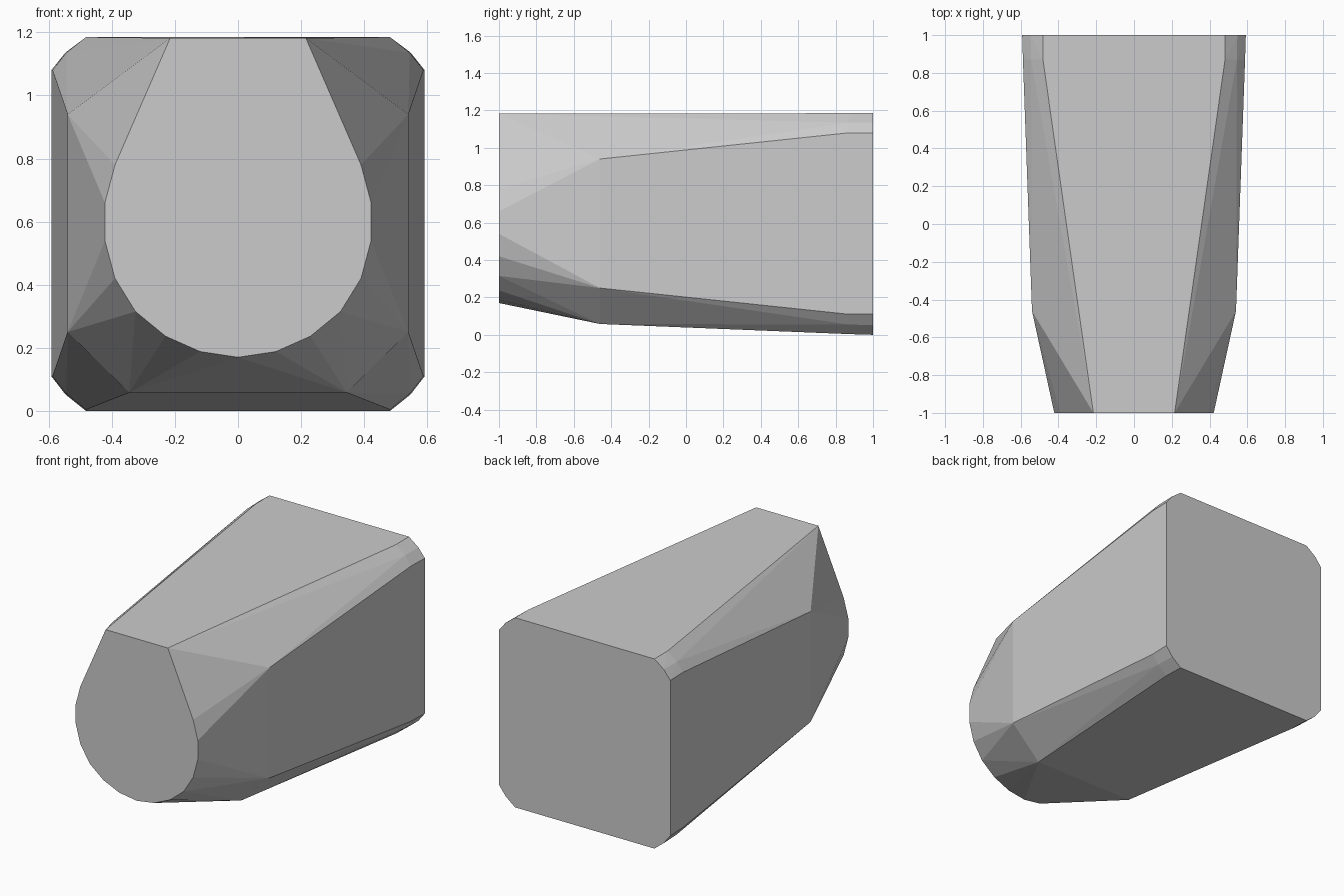
import bpy
import bmesh

cube = bpy.data.objects.get("Cube")
if cube:
    bpy.data.objects.remove(cube, do_unlink=True)

# Half outlines (x, z) at stations along the body
nose = [(0.215, 1.182), (0.39, 0.78), (0.422, 0.66), (0.422, 0.54), (0.39, 0.42),
        (0.325, 0.315), (0.23, 0.237), (0.12, 0.188), (0, 0.17)]
shoulder = [(0.54, 0.94), (0.54, 0.25), (0.345, 0.058)]
rear_rim = [(0.482, 1.185), (0.545, 1.135), (0.588, 1.08),
            (0.588, 0.11), (0.545, 0.055), (0.482, 0.004)]
rear = [(0.482, 1.185), (0.547, 1.136), (0.592, 1.08),
        (0.592, 0.11), (0.547, 0.052), (0.482, 0)]
stations = [(-1, nose), (-0.46, shoulder), (0.87, rear_rim), (1, rear)]

# Tapered body: mirrored outlines wrapped in one convex skin
bm = bmesh.new()
for y, outline in stations:
    for x, z in outline:
        for side in ((1, -1) if x else (1,)):
            bm.verts.new((side * x, y, z))
hull = bmesh.ops.convex_hull(bm, input=bm.verts[:])
loose = {v for v in hull["geom_interior"] + hull["geom_unused"]
         if isinstance(v, bmesh.types.BMVert) and not v.link_faces}
bmesh.ops.delete(bm, geom=list(loose), context="VERTS")
bmesh.ops.dissolve_limit(bm, angle_limit=0.005, verts=bm.verts[:], edges=bm.edges[:])
bmesh.ops.recalc_face_normals(bm, faces=bm.faces[:])

mesh = bpy.data.meshes.new("tapered_body")
bm.to_mesh(mesh)
bm.free()
body = bpy.data.objects.new("tapered_body", mesh)
bpy.context.collection.objects.link(body)

# Plain grey finish
grey = bpy.data.materials.new("light_grey")
grey.use_nodes = True
colour = (0.6, 0.6, 0.6, 1)
grey.diffuse_color = colour
grey.node_tree.nodes["Principled BSDF"].inputs["Base Color"].default_value = colour
mesh.materials.append(grey)
